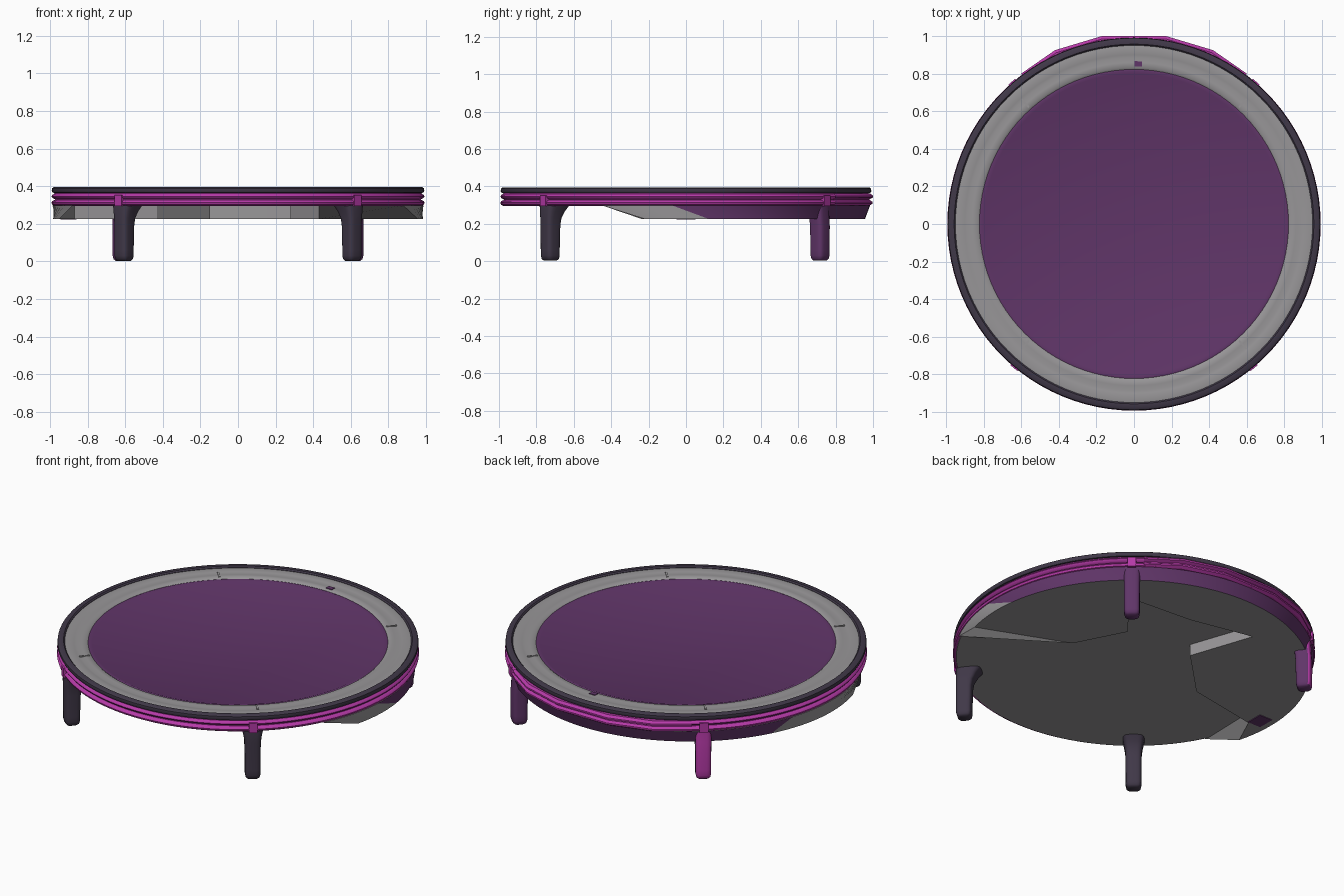
import bpy, bmesh, math
from mathutils import Vector

if "Cube" in bpy.data.objects:
    bpy.data.objects.remove(bpy.data.objects["Cube"])


def material(name, srgb):
    lin = [((c / 255 + 0.055) / 1.055) ** 2.4 for c in srgb]
    m = bpy.data.materials.new(name)
    m.diffuse_color = (*lin, 1)
    m.use_nodes = True
    m.node_tree.nodes["Principled BSDF"].inputs["Base Color"].default_value = m.diffuse_color
    return m


PURPLE = material("purple", (96, 53, 104))
PINK = material("magenta", (182, 58, 168))
DARK = material("charcoal", (64, 56, 72))
GREY = material("grey", (152, 150, 152))


def finish(name, bm, mats, angle=40):
    bmesh.ops.recalc_face_normals(bm, faces=bm.faces[:])
    me = bpy.data.meshes.new(name)
    bm.to_mesh(me)
    bm.free()
    for m in mats:
        me.materials.append(m)
    ob = bpy.data.objects.new(name, me)
    bpy.context.collection.objects.link(ob)
    bpy.ops.object.select_all(action='DESELECT')
    ob.select_set(True)
    bpy.context.view_layer.objects.active = ob
    bpy.ops.object.shade_smooth_by_angle(angle=math.radians(angle))
    return ob


def lathe(name, profile, mat, closed=True, segs=96):
    """Spin an (r, z) profile round the z axis; r = 0 makes a centre point."""
    bm = bmesh.new()
    rings = []
    for r, z in profile:
        if r == 0:
            rings.append([bm.verts.new((0, 0, z))] * segs)
        else:
            rings.append([bm.verts.new((r * math.cos(2 * math.pi * i / segs),
                                        r * math.sin(2 * math.pi * i / segs), z))
                          for i in range(segs)])
    pairs = list(zip(rings, rings[1:]))
    if closed:
        pairs.append((rings[-1], rings[0]))
    for a, b in pairs:
        for i in range(segs):
            j = (i + 1) % segs
            vs = []
            for v in (a[i], a[j], b[j], b[i]):
                if v not in vs:
                    vs.append(v)
            bm.faces.new(vs)
    return finish(name, bm, [mat])


def loft(name, sections, mat, angle=40):
    """Skin a list of equal point rings and cap both ends."""
    bm = bmesh.new()
    rings = [[bm.verts.new(p) for p in s] for s in sections]
    n = len(rings[0])
    for a, b in zip(rings, rings[1:]):
        for i in range(n):
            bm.faces.new((a[i], a[(i + 1) % n], b[(i + 1) % n], b[i]))
    bm.faces.new(rings[0])
    bm.faces.new(rings[-1])
    return finish(name, bm, [mat], angle)


def box(name, r0, r1, half, z0, z1, ang, mat):
    """Box lying along the radial direction at an angle."""
    d = Vector((math.cos(ang), math.sin(ang), 0))
    t = Vector((-d.y, d.x, 0))
    base = [d * r + t * s for r, s in ((r0, -half), (r1, -half), (r1, half), (r0, half))]
    return loft(name, [[p + Vector((0, 0, z)) for p in base] for z in (z0, z1)], mat)


# Jumping mat, padded ring, top rim and ribbed side band
lathe("jumping_mat", [(0, .377), (.80, .377), (.813, .382), (.823, .379), (.825, .365)],
      PURPLE, closed=False)
lathe("padded_ring", [(.82, .365), (.822, .379), (.832, .386), (.86, .387), (.885, .383),
                      (.90, .386), (.93, .389), (.95, .386), (.956, .37)], GREY)
lathe("top_rim", [(.95, .365), (.95, .388), (.957, .395), (.98, .395), (.989, .389),
                  (.991, .375), (.986, .366), (.97, .363)], DARK)
lathe("side_band", [(.95, .366), (.976, .366), (.978, .36), (.988, .354), (.992, .346),
                    (.987, .337), (.974, .331), (.974, .327), (.987, .322), (.993, .313),
                    (.989, .302), (.978, .296), (.95, .296)], PINK)

# Faceted, ribbed bulge on the back of the band
half = [(.60, .80), (.42, .925), (.17, 1.0)]
bulge = half + [(-x, y) for x, y in reversed(half)]
RIBS = ((.982, .298), (.998, .308), (.998, .317), (.982, .327), (.982, .332),
        (1, .341), (1, .350), (.985, .362))
loft("back_band_bulge", [[(x * s, y * s, z) for x, y in bulge] for s, z in RIBS], PINK, 20)

# Underside floor of the front part
lathe("underside", [(0, .296), (.975, .294), (.982, .30)], GREY, closed=False)

# Lower back skirt with a ragged front edge
ARC = 72
inner = [(-.87, -.06), (-.43, .02), (-.15, .30), (-.28, .68), (.10, .60),
         (.51, .57), (.28, .28), (.43, -.01)]


def skirt_ring(r, side, z, a0, a1):
    pts = []
    for i in range(ARC + 1):
        a = math.radians(a0 + (a1 - a0) * i / ARC)
        rr = r + side * math.cos(a) ** 4
        pts.append((rr * math.cos(a), rr * math.sin(a), z))
    return pts + [(x, y, z) for x, y in inner]


bm = bmesh.new()
low = [bm.verts.new(p) for p in skirt_ring(.957, .027, .226, -13, 194)]
top = [bm.verts.new(p) for p in skirt_ring(.984, .003, .298, -27, 207)]
n = len(low)
for i in range(n):
    j = (i + 1) % n
    f = bm.faces.new((low[i], low[j], top[j], top[i]))
    c = f.calc_center_median()
    # outer wall is purple, its forward ends and the inner walls are grey
    f.material_index = 0 if i < ARC and c.y > (0 if c.x > 0 else .35) else 1
caps = [bm.faces.new(low), bm.faces.new(top)]
for f in caps:
    f.material_index = 1
    f.normal_update()
bmesh.ops.triangulate(bm, faces=caps)
finish("back_skirt", bm, [PURPLE, GREY], 30)
box("skirt_end_block", .86, .945, .05, .222, .28, math.radians(180), PURPLE)

# Legs: rounded-rectangle sections, flared inward at the top
# (z, half width, inner radius, outer radius)
LEG = [(.003, .030, .917, .973), (.012, .039, .907, .983), (.03, .043, .903, .988),
       (.06, .043, .903, .988), (.19, .044, .899, .989), (.23, .046, .892, .990),
       (.265, .052, .872, .990), (.297, .060, .845, .988)]
BACK_LEG = LEG[:5] + [(.23, .045, .895, .985), (.297, .046, .89, .982)]


def leg(name, ang, sections, mat):
    d = Vector((math.cos(ang), math.sin(ang), 0))
    t = Vector((-d.y, d.x, 0))
    rings = []
    for z, w, r0, r1 in sections:
        ring = []
        for k in range(20):
            a = 2 * math.pi * (k + .5) / 20
            c, s = math.cos(a), math.sin(a)
            u = math.copysign(abs(c) ** .5, c)
            v = math.copysign(abs(s) ** .5, s)
            ring.append(d * ((r0 + r1) / 2 + u * (r1 - r0) / 2) + t * (v * w) + Vector((0, 0, z)))
        rings.append(ring)
    return loft(name, rings, mat, 50), d


for side, sx in (("left", -1), ("right", 1)):
    front = math.atan2(-.725, sx * .605)
    back = math.atan2(.712, sx * .612)
    leg("front_leg_" + side, front, LEG, DARK)
    ob, d = leg("back_leg_" + side, back, BACK_LEG, PURPLE)
    if side == "left":
        # outward face of this leg is magenta
        ob.data.materials.append(PINK)
        for p in ob.data.polygons:
            if p.normal.dot(d) > .5 and p.center.z > .01:
                p.material_index = 1
    for end, ang in (("front", front), ("back", back)):
        # clip joining the leg to the band, and the seam fold on the pad
        box(f"{end}_clip_{side}", .95, .998, .024, .294, .352, ang, PINK)
        seam = math.radians(48) * (1 if end == "back" else -1)
        seam = seam if sx > 0 else math.copysign(math.pi, seam) - seam
        box(f"{end}_pad_seam_{side}", .835, .895, .005, .37, .390, seam, GREY)

# Small tab on the pad at the back
box("pad_tab", .838, .866, .02, .38, .390, math.radians(88.5), PURPLE)
